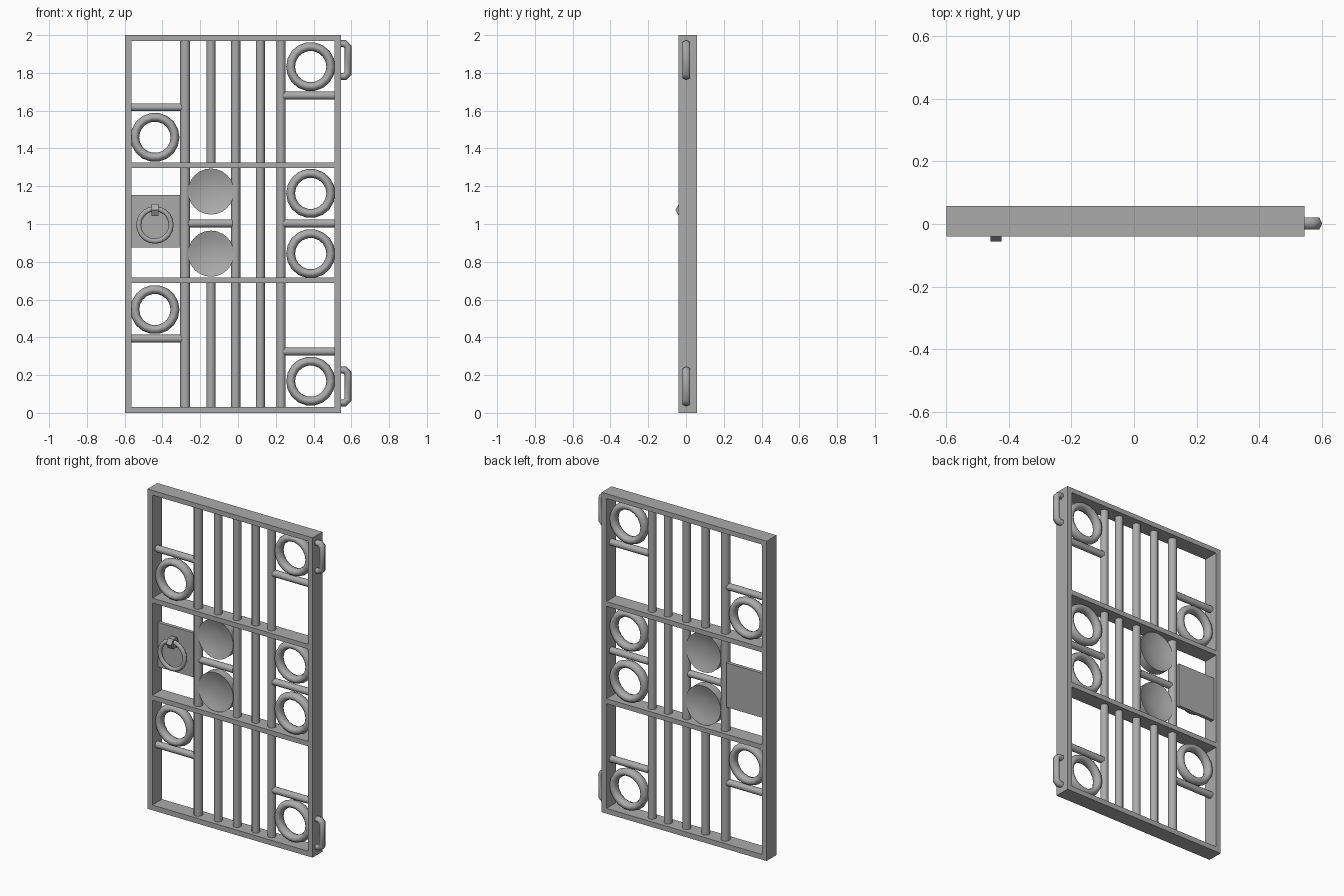
import bpy, bmesh, math
from mathutils import Vector, Matrix

if "Cube" in bpy.data.objects:
    bpy.data.objects.remove(bpy.data.objects["Cube"])

YC = 0.0085          # mid-plane of the gate
Y0, Y1 = -0.04, 0.057
IRON = bpy.data.materials.new("dark_iron")
IRON.diffuse_color = (0.41, 0.41, 0.41, 1)
IRON.use_nodes = True
IRON.node_tree.nodes["Principled BSDF"].inputs["Base Color"].default_value = IRON.diffuse_color


def smooth(ob, angle=50):
    bpy.ops.object.select_all(action='DESELECT')
    ob.select_set(True)
    bpy.context.view_layer.objects.active = ob
    bpy.ops.object.shade_smooth_by_angle(angle=math.radians(angle))


def finish(name, bm, angle=50):
    bmesh.ops.recalc_face_normals(bm, faces=bm.faces)
    me = bpy.data.meshes.new(name)
    bm.to_mesh(me)
    bm.free()
    me.materials.append(IRON)
    ob = bpy.data.objects.new(name, me)
    bpy.context.collection.objects.link(ob)
    if angle:
        smooth(ob, angle)
    return ob


def bridge(bm, loops, closed=False):
    """Join successive vertex loops; cap the ends or close the chain."""
    pairs = list(zip(loops, loops[1:]))
    if closed:
        pairs.append((loops[-1], loops[0]))
    for a, b in pairs:
        for i in range(len(a)):
            j = (i + 1) % len(a)
            bm.faces.new((a[i], a[j], b[j], b[i]))
    if not closed:
        bm.faces.new(loops[0])
        bm.faces.new(loops[-1])


def box(name, x0, x1, y0, y1, z0, z1):
    bm = bmesh.new()
    m = Matrix.Translation(((x0 + x1) / 2, (y0 + y1) / 2, (z0 + z1) / 2))
    bmesh.ops.create_cube(bm, size=1, matrix=m @ Matrix.Diagonal((x1 - x0, y1 - y0, z1 - z0, 1)))
    return finish(name, bm, 0)


def rod(name, a, b, r):
    a, b = Vector(a), Vector(b)
    bm = bmesh.new()
    rot = (b - a).to_track_quat('Z', 'Y').to_matrix().to_4x4()
    bmesh.ops.create_cone(bm, cap_ends=True, segments=12, radius1=r, radius2=r,
                          depth=(b - a).length, matrix=Matrix.Translation((a + b) / 2) @ rot)
    return finish(name, bm)


def torus(name, loc, major, minor, seg, sides, depth=1):
    bpy.ops.mesh.primitive_torus_add(location=loc, rotation=(math.pi / 2, 0, 0), major_radius=major,
                                     minor_radius=minor, major_segments=seg, minor_segments=sides)
    ob = bpy.context.object
    ob.name = name
    ob.scale.z = depth
    ob.data.materials.append(IRON)
    smooth(ob)
    return ob


# Outer frame: rectangular ring with full depth
bm = bmesh.new()
loops = []
for y, x0, x1, z0, z1 in ((Y0, -0.598, 0.544, 0, 2), (Y0, -0.565, 0.511, 0.032, 1.97),
                          (Y1, -0.565, 0.511, 0.032, 1.97), (Y1, -0.598, 0.544, 0, 2)):
    loops.append([bm.verts.new(p) for p in ((x0, y, z0), (x1, y, z0), (x1, y, z1), (x0, y, z1))])
bridge(bm, loops, closed=True)
finish("outer_frame", bm, 0)

# Cross rails
for z in (0.703, 1.311):
    box("cross_rail", -0.57, 0.515, Y0, Y1, z - 0.015, z + 0.015)

# Full-height bars, plus the one split by the dishes
for x, r in ((-0.28, 0.027), (-0.012, 0.024), (0.118, 0.024), (0.228, 0.024)):
    rod("vertical_bar", (x, YC, 0.02), (x, YC, 1.98), r)
for z0, z1 in ((0.02, 0.7), (1.315, 1.98)):
    rod("split_bar", (-0.143, YC, z0), (-0.143, YC, z1), 0.024)

# Short horizontal rods
for x0, x1, zs in ((-0.57, -0.297, (0.393, 1.618)),
                   (0.242, 0.515, (0.325, 1.003, 1.68)),
                   (-0.27, -0.03, (1.003,))):
    for z in zs:
        rod("short_rod", (x0, YC, z), (x1, YC, z), 0.021)

# Decorative rings
for x, zs in ((-0.44, (0.547, 1.459)), (0.385, (0.168, 0.843, 1.162, 1.833))):
    for z in zs:
        torus("ornament_ring", (x, YC, z), 0.1065, 0.0235, 18, 8, 1.25)

# Dishes hollowed on both sides
half = [(0.03, 0.004), (0.06, 0.008), (0.09, 0.015), (0.122, 0.026)]
prof = [(r, -d) for r, d in half] + half[::-1]
n = 24
for z in (0.843, 1.172):
    bm = bmesh.new()
    bridge(bm, [[bm.verts.new((-0.143 + r * math.cos(2 * math.pi * i / n), YC + d,
                               z + r * math.sin(2 * math.pi * i / n))) for i in range(n)]
                for r, d in prof])
    finish("round_dish", bm)

# Lock plate with hanging ring handle
box("lock_plate", -0.567, -0.305, 0.015, 0.037, 0.876, 1.153)
torus("handle_ring", (-0.44, -0.02, 0.995), 0.086, 0.0135, 20, 8)

# Staple: hexagonal band holding the ring
bm = bmesh.new()
loops = [[bm.verts.new((-0.44 + x, -0.02 + r * math.cos(k * math.pi / 3),
                        1.074 + r * math.sin(k * math.pi / 3))) for k in range(6)]
         for x, r in ((-0.018, 0.036), (0.018, 0.036), (0.018, 0.021), (-0.018, 0.021))]
bridge(bm, loops, closed=True)
finish("handle_staple", bm, 0)

# Hinge loops: six-sided tube swept along a chamfered bracket
HY = 0.002
for zc in (0.14, 1.868):
    path = [Vector(p) for p in ((0.53, 0.087), (0.565, 0.087), (0.582, 0.07),
                                (0.582, -0.07), (0.565, -0.087), (0.53, -0.087))]
    bm = bmesh.new()
    secs = []
    for i, p in enumerate(path):
        k = max(i, 1)
        d0 = (path[k] - path[k - 1]).normalized()
        k = min(i, len(path) - 2)
        d1 = (path[k + 1] - path[k]).normalized()
        t = (d0 + d1).normalized()
        nrm = Vector((-t.y, 0, t.x)) * 0.018 / t.dot(d0)
        c = Vector((p.x, HY, p.y + zc))
        secs.append([bm.verts.new(c + nrm * math.cos(a * math.pi / 3)
                                  + Vector((0, 0.0225 * math.sin(a * math.pi / 3), 0)))
                     for a in range(6)])
    bridge(bm, secs)
    finish("hinge_loop", bm, 75)
